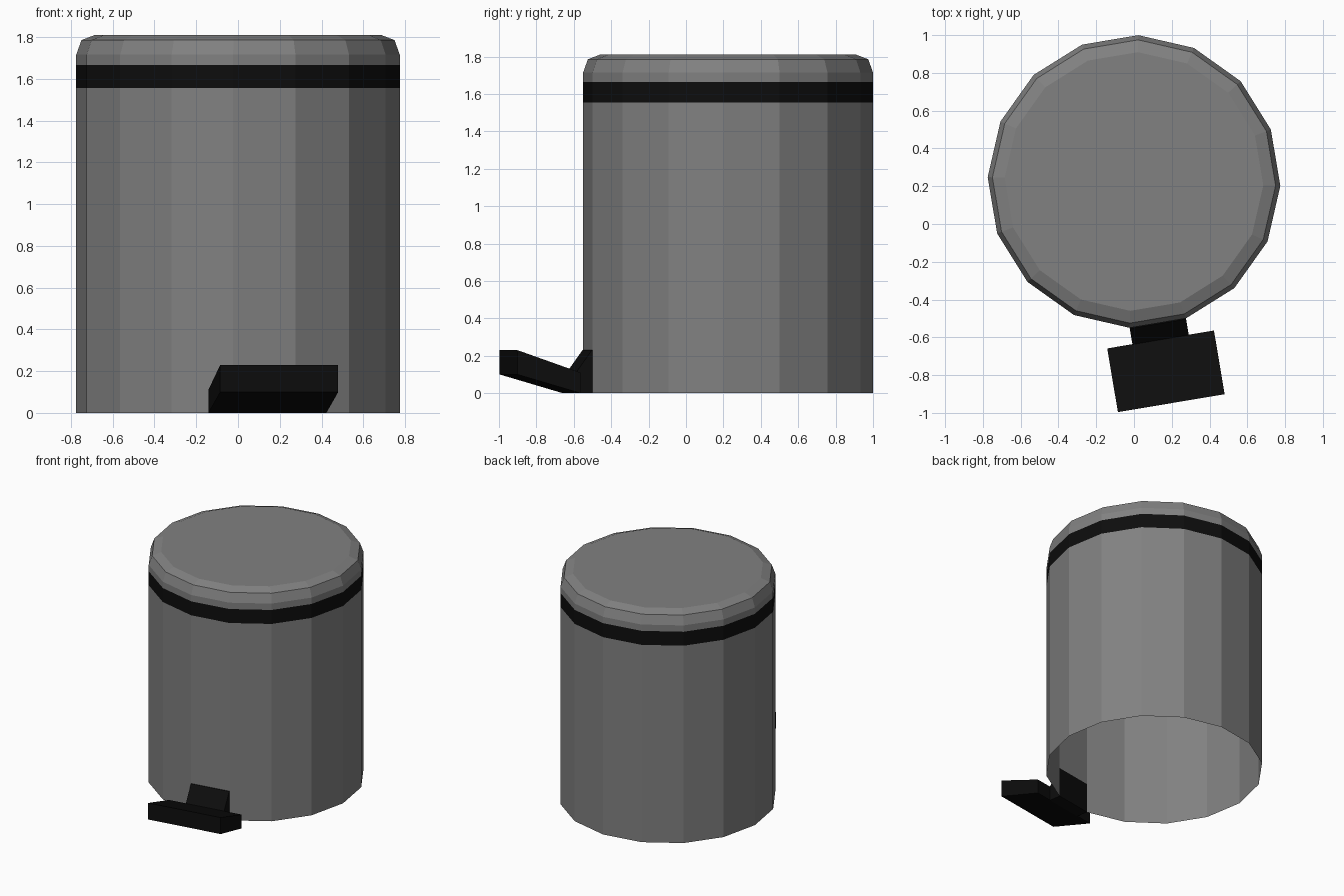
import bpy, bmesh, math
from mathutils import Matrix

if "Cube" in bpy.data.objects:
    bpy.data.objects.remove(bpy.data.objects["Cube"])

SIDES, R, CY = 16, 0.775, 0.225
ROT = math.radians(-1.7)


def material(name, rgb):
    m = bpy.data.materials.new(name)
    m.diffuse_color = (*rgb, 1)
    m.use_nodes = True
    m.node_tree.nodes["Principled BSDF"].inputs["Base Color"].default_value = m.diffuse_color
    return m


steel = material("grey steel", (0.22, 0.22, 0.22))
black = material("black plastic", (0.004, 0.004, 0.004))


def finish(name, bm, mat):
    me = bpy.data.meshes.new(name)
    bm.to_mesh(me)
    bm.free()
    me.materials.append(mat)
    ob = bpy.data.objects.new(name, me)
    bpy.context.collection.objects.link(ob)
    return ob


def ring_shell(name, profile, mat, cap=False):
    """Open shell of stacked 16-sided rings, optionally capped on top."""
    bm = bmesh.new()
    rings = []
    for r, z in profile:
        rings.append([bm.verts.new((r * math.cos(ROT + i * math.tau / SIDES),
                                    CY + r * math.sin(ROT + i * math.tau / SIDES), z))
                      for i in range(SIDES)])
    for a, b in zip(rings, rings[1:]):
        for i in range(SIDES):
            j = (i + 1) % SIDES
            bm.faces.new((a[i], a[j], b[j], b[i]))
    if cap:
        bm.faces.new(rings[-1])
    return finish(name, bm, mat)


def pedal_part(name, profile, width, mat):
    """Side profile (distance from can axis, height) extruded across the width."""
    bm = bmesh.new()
    l, r = [[bm.verts.new((s * width / 2, -d, z)) for d, z in profile] for s in (-1, 1)]
    bm.faces.new(l)
    bm.faces.new(r[::-1])
    for i in range(len(profile)):
        j = (i + 1) % len(profile)
        bm.faces.new((l[i], r[i], r[j], l[j]))
    bmesh.ops.recalc_face_normals(bm, faces=bm.faces[:])
    # turn to line up with one facet of the can
    bm.transform(Matrix.Translation((0, CY, 0)) @
                 Matrix.Rotation(ROT + math.pi / SIDES, 4, 'Z'))
    return finish(name, bm, mat)


# can wall, open underneath
ring_shell("can_body", [(R, 0), (R, 1.555)], steel)
# dark band under the lid
ring_shell("rim_band", [(R, 1.555), (R, 1.665)], black)
# rounded lid
ring_shell("lid", [(R, 1.665), (R, 1.715), (0.75, 1.785), (0.685, 1.81)], steel, cap=True)

# foot pedal: wedge bracket on the facet and sloping plate
facet = R * math.cos(math.pi / SIDES)
pedal_part("pedal_bracket", [(facet - 0.002, 0), (0.85, 0), (0.85, 0.11),
                             (facet + 0.004, 0.23), (facet - 0.002, 0.23)],
           2 * R * math.sin(math.pi / SIDES), black)
pedal_part("pedal_plate", [(0.848, 0), (1.19, 0.10), (1.19, 0.23), (0.848, 0.11)],
           0.573, black)
